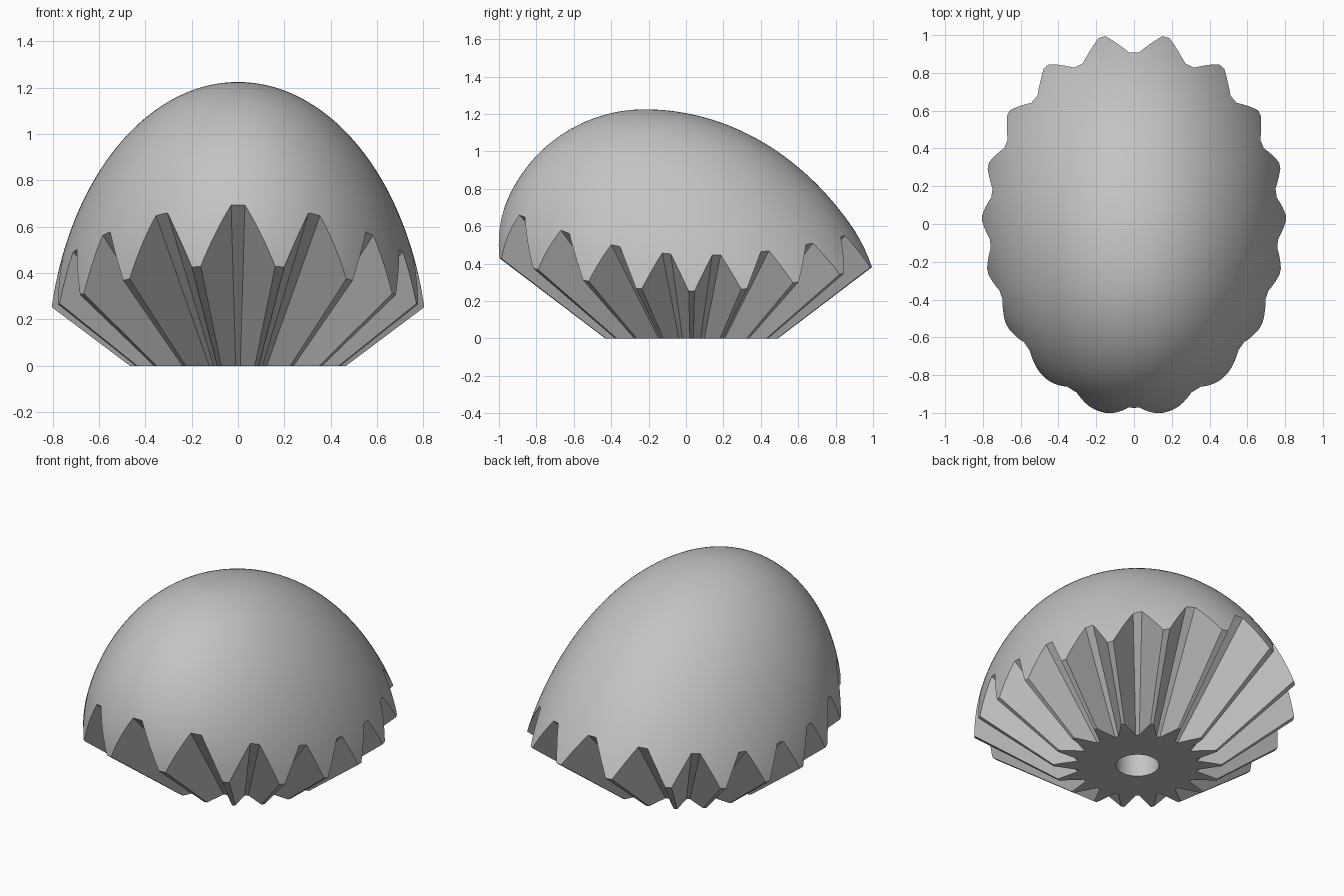
import bpy, bmesh
from math import sin, cos, pi, sqrt, radians

cube = bpy.data.objects.get("Cube")
if cube:
    bpy.data.objects.remove(cube, do_unlink=True)

TOP = 1.225       # height of the dome
APEX_Z = -0.35    # every flute line runs to this point
AXIS_Y = 0.03     # y of the flute axis
TEETH = 18

grey = bpy.data.materials.new("plain grey")
grey.use_nodes = True
colour = (0.55, 0.55, 0.55, 1)
grey.diffuse_color = colour
grey.node_tree.nodes["Principled BSDF"].inputs["Base Color"].default_value = colour


def make_object(name, rings, tip=None):
    """Skin closed rings of points, capping the ends (or closing on a tip)."""
    bm = bmesh.new()
    loops = [[bm.verts.new(p) for p in ring] for ring in rings]
    n = len(loops[0])
    for low, high in zip(loops, loops[1:]):
        for i in range(n):
            j = (i + 1) % n
            bm.faces.new((low[i], low[j], high[j], high[i]))
    bm.faces.new(loops[0][::-1])
    if tip:
        end = bm.verts.new(tip)
        for i in range(n):
            bm.faces.new((loops[-1][i], loops[-1][(i + 1) % n], end))
    else:
        bm.faces.new(loops[-1])
    bmesh.ops.recalc_face_normals(bm, faces=bm.faces)
    mesh = bpy.data.meshes.new(name)
    bm.to_mesh(mesh)
    bm.free()
    mesh.materials.append(grey)
    obj = bpy.data.objects.new(name, mesh)
    bpy.context.collection.objects.link(obj)
    return obj


# Lopsided dome: round at the front, long slope at the back
def dome_ring(z, shape_z, count=160):
    half_x = 0.822 * sqrt(1 - (shape_z / TOP) ** 2)
    front = -0.22 - sqrt(max(0, 0.8 ** 2 - max(shape_z - 0.425, 0) ** 2))
    back = -0.22 + 1.435 * sqrt(1 - ((shape_z + 0.5) / 1.725) ** 2)
    mid, half_y = (front + back) / 2, (back - front) / 2
    return [(half_x * cos(2 * pi * i / count), mid + half_y * sin(2 * pi * i / count), z)
            for i in range(count)]


heights = [TOP * sin(pi / 2 * k / 56) for k in range(56)]
dome = make_object("fluted_dome", [dome_ring(-0.2, 0)] + [dome_ring(z, z) for z in heights],
                   tip=(0, -0.22, TOP))


# Fluted cone: a star of blunt teeth widening upwards from the apex
def star_ring(z):
    scale = (z - APEX_Z) / -APEX_Z
    points = []
    for t in range(TEETH):
        for angle, r, half in ((0, 0.467, 0.009), (pi / TEETH, 0.336, 0.010)):
            a = 2 * pi * t / TEETH + angle
            for side in (-half, half):
                points.append((scale * (r * cos(a) - side * sin(a)),
                               AXIS_Y + scale * (r * sin(a) + side * cos(a)), z))
    return points


flutes = make_object("flute_cutter", [star_ring(0), star_ring(1.6)])


# Round socket in the underside
def bore_ring(z, count=32):
    return [(0.12 * cos(2 * pi * i / count), AXIS_Y + 0.12 * sin(2 * pi * i / count), z)
            for i in range(count)]


bore = make_object("socket_cutter", [bore_ring(-0.1), bore_ring(0.45)])

# Trim the dome with both cutters
bpy.ops.object.select_all(action='DESELECT')
bpy.context.view_layer.objects.active = dome
dome.select_set(True)
for cutter, operation in ((flutes, 'INTERSECT'), (bore, 'DIFFERENCE')):
    mod = dome.modifiers.new(cutter.name, 'BOOLEAN')
    mod.operation = operation
    mod.solver = 'EXACT'
    mod.object = cutter
    bpy.ops.object.modifier_apply(modifier=mod.name)
    bpy.data.objects.remove(cutter, do_unlink=True)

bpy.ops.object.shade_smooth_by_angle(angle=radians(25))
